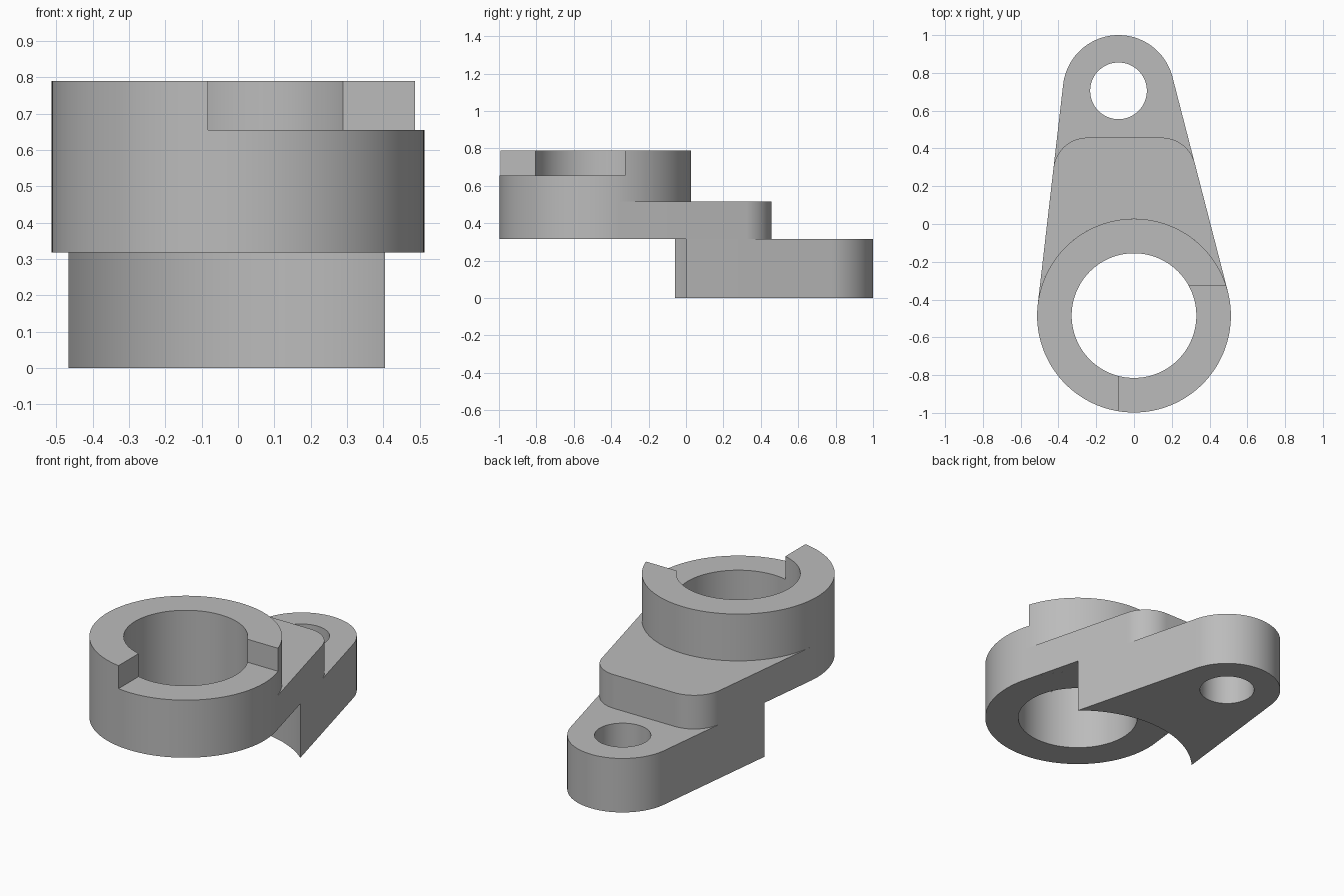
import bpy
import bmesh
from math import acos, atan2, cos, pi, radians, sin
from mathutils import Vector

if "Cube" in bpy.data.objects:
    bpy.data.objects.remove(bpy.data.objects["Cube"], do_unlink=True)

# Main dimensions
BIG, BIG_R, BORE_R = Vector((0, -0.485)), 0.513, 0.33
SMALL, SMALL_R, PIN_R = Vector((-0.082, 0.705)), 0.295, 0.15
FOOT_TOP, WEB_TOP, NOTCH_Z, TOP = 0.317, 0.515, 0.655, 0.79
WEB_END, FILLET = 0.457, 0.18

# Directions of the two straight flanks tangent to both bosses
axis = SMALL - BIG
lean = atan2(axis.y, axis.x)
spread = acos((BIG_R - SMALL_R) / axis.length)
RIGHT, LEFT = lean - spread, lean + spread

gray = bpy.data.materials.new("plain gray")
gray.use_nodes = True
gray.diffuse_color = (0.5, 0.5, 0.5, 1)
gray.node_tree.nodes["Principled BSDF"].inputs["Base Color"].default_value = (0.5, 0.5, 0.5, 1)


def arc(center, radius, start, end, steps=48):
    angles = [start + (end - start) * i / steps for i in range(steps + 1)]
    return [center + radius * Vector((cos(a), sin(a))) for a in angles]


def circle(center, radius):
    return arc(center, radius, 0, 2 * pi, 128)[:-1]


def inner_arc(radius):
    """Arc about the big boss running from the left flank to the right one."""
    turn = acos(min(1, BIG_R / radius))
    return arc(BIG, radius, LEFT - turn, RIGHT + turn, 64)


def fillet_center(angle):
    """Centre of the rounded web corner touching the flank and the web end."""
    n = Vector((cos(angle), sin(angle)))
    y = WEB_END - FILLET
    return Vector(((n.dot(BIG) + BIG_R - FILLET - n.y * y) / n.x, y))


def prism(name, outline, bottom, top):
    bm = bmesh.new()
    base = bm.faces.new([bm.verts.new((p.x, p.y, bottom)) for p in outline])
    up = bmesh.ops.extrude_face_region(bm, geom=[base], use_keep_orig=True)
    verts = [v for v in up["geom"] if isinstance(v, bmesh.types.BMVert)]
    bmesh.ops.translate(bm, verts=verts, vec=(0, 0, top - bottom))
    bmesh.ops.recalc_face_normals(bm, faces=bm.faces)
    mesh = bpy.data.meshes.new(name)
    bm.to_mesh(mesh)
    bm.free()
    mesh.materials.append(gray)
    obj = bpy.data.objects.new(name, mesh)
    bpy.context.collection.objects.link(obj)
    return obj


def activate(obj):
    bpy.ops.object.select_all(action='DESELECT')
    obj.select_set(True)
    bpy.context.view_layer.objects.active = obj


def cut(obj, cutter):
    mod = obj.modifiers.new("cut", 'BOOLEAN')
    mod.operation, mod.solver, mod.object = 'DIFFERENCE', 'EXACT', cutter
    activate(obj)
    bpy.ops.object.modifier_apply(modifier=mod.name)
    bpy.data.objects.remove(cutter, do_unlink=True)


# Lower foot with a pin hole and a hollow front
foot = prism("foot", arc(SMALL, SMALL_R, RIGHT, LEFT) + inner_arc(0.632), 0, FOOT_TOP)
cut(foot, prism("pin_cutter", circle(SMALL, PIN_R), -0.1, 0.5))

# Middle web with rounded corners, wrapped around the collar
web_outline = (arc(fillet_center(RIGHT), FILLET, RIGHT, pi / 2, 24)
               + arc(fillet_center(LEFT), FILLET, pi / 2, LEFT, 24)
               + inner_arc(BIG_R))
web = prism("web", web_outline, FOOT_TOP, WEB_TOP)

# Tall collar with a bore and a notch in its rim
collar = prism("collar", circle(BIG, BIG_R), FOOT_TOP, TOP)
cut(collar, prism("bore_cutter", circle(BIG, BORE_R), 0.1, 1))
corners = [(-0.082, -1.2), (0.8, -1.2), (0.8, -0.325), (-0.082, -0.325)]
cut(collar, prism("notch_cutter", [Vector(c) for c in corners], NOTCH_Z, 1))

for part in (foot, web, collar):
    activate(part)
    bpy.ops.object.shade_smooth_by_angle(angle=radians(30))
